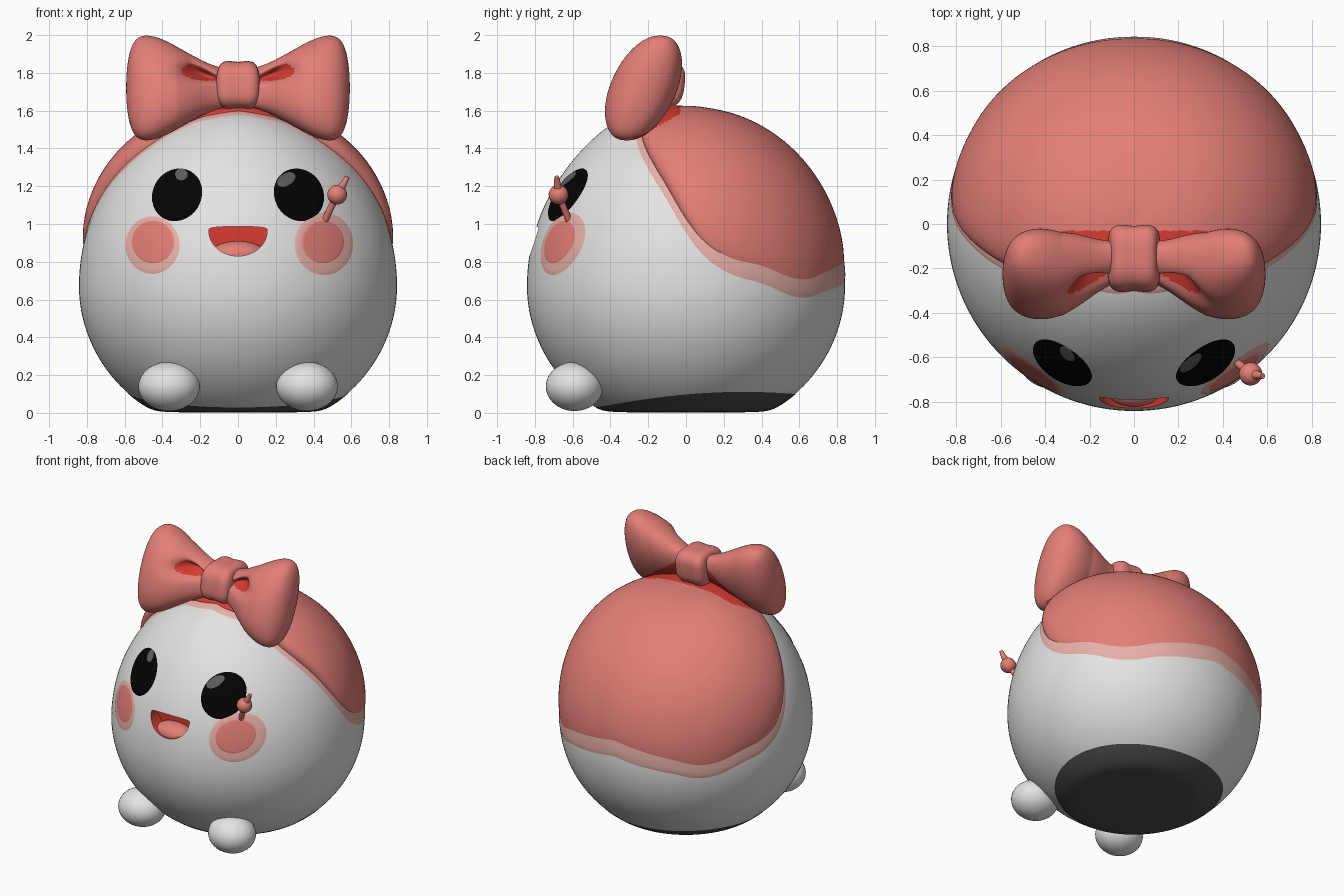
import bpy, bmesh, math
from mathutils import Vector

if "Cube" in bpy.data.objects:
    bpy.data.objects.remove(bpy.data.objects["Cube"])


def material(name, *rgb):
    m = bpy.data.materials.new(name)
    m.use_nodes = True
    m.diffuse_color = (*rgb, 1)
    m.node_tree.nodes["Principled BSDF"].inputs["Base Color"].default_value = (*rgb, 1)
    return m


WHITE = material("soft white", .78, .77, .76)
PINK = material("coral pink", .77, .21, .185)
PALE = material("pale pink", .80, .43, .39)
RED = material("deep red", .68, .045, .032)
DARK = material("charcoal", .07, .07, .07)
BLACK = material("black", .001, .001, .001)
GREY = material("shine grey", .11, .11, .11)

# Widest height, radius, height above it, depth below it before flattening
MID, RAD, TOP, LOW = .67, .842, .935, .79


def smooth(obj, angle=50):
    bpy.ops.object.select_all(action='DESELECT')
    obj.select_set(True)
    bpy.context.view_layer.objects.active = obj
    bpy.ops.object.shade_smooth_by_angle(angle=math.radians(angle))


def grid(name, point, rows, cols, mats, rule=None, shell=False):
    """Loft rows of closed rings; point(u, a) takes u in 0..1 and an angle."""
    bm = bmesh.new()
    rings = [[bm.verts.new(point(i / rows, j * math.tau / cols)) for j in range(cols)]
             for i in range(rows + 1)]
    for p, q in zip(rings, rings[1:]):
        for j in range(cols):
            k = (j + 1) % cols
            bm.faces.new((p[j], p[k], q[k], q[j]))
    bmesh.ops.remove_doubles(bm, verts=bm.verts, dist=.00005)
    bmesh.ops.recalc_face_normals(bm, faces=bm.faces)
    bm.normal_update()
    if shell:
        centre = Vector((0, 0, MID))
        if sum((f.calc_center_median() - centre).dot(f.normal) for f in bm.faces) < 0:
            bmesh.ops.reverse_faces(bm, faces=bm.faces)
    if rule:
        for f in bm.faces:
            f.material_index = rule(f.calc_center_median(), f.normal)
    me = bpy.data.meshes.new(name)
    bm.to_mesh(me)
    bm.free()
    for m in mats:
        me.materials.append(m)
    obj = bpy.data.objects.new(name, me)
    bpy.context.collection.objects.link(obj)
    smooth(obj)
    return obj


def lerp(table, x):
    for (x0, y0), (x1, y1) in zip(table, table[1:]):
        if x <= x1:
            return y0 + (y1 - y0) * max(0, x - x0) / (x1 - x0)
    return table[-1][1]


def soft(table, x, w):
    return sum(lerp(table, x + w * k / 4) for k in range(-4, 5)) / 9


def power(v, e):
    return math.copysign(abs(v) ** e, v)


def flatten(z):
    """Blend heights below the ground into a flat base."""
    return .003 + (z + math.sqrt(z * z + .0009)) / 2


def on_body(t, a, off=0):
    """Body surface at latitude t and azimuth a (0 is the front)."""
    c, s = max(0, math.cos(t)), math.sin(t)
    if t >= 0:
        z = MID + TOP * s
        off += .15 * max(0, math.cos(a)) ** 2 * s ** 8 * c
    else:
        z = flatten(MID + LOW * s)
    r = RAD * c + off * c
    return r * math.sin(a), -r * math.cos(a), z + off * s


# Body with a carved mouth
body = grid("body", lambda u, a: on_body((u - .5) * math.pi, a), 90, 144, [WHITE, RED])


def mouth_shape(u, a):
    s = math.sin(a)
    ring = 1 if .2 < u < .8 else 0
    z = .965 + (.022 * abs(s) ** .5 if s > 0 else .135 * s) * ring
    return .155 * math.cos(a) * ring, -1 if u < .5 else -.71, z


cutter = grid("mouth_cutter", mouth_shape, 3, 48, [WHITE, RED], lambda c, n: 1)
cutter.hide_render = True
cut = body.modifiers.new("mouth", 'BOOLEAN')
cut.operation, cut.solver, cut.object = 'DIFFERENCE', 'EXACT', cutter
bpy.context.view_layer.objects.active = body
bpy.ops.object.modifier_apply(modifier=cut.name)
smooth(body)
bpy.data.objects.remove(cutter)


# Dark oval under the body
def base_point(u, a):
    x, y = .58 * u * math.sin(a), .05 - .53 * u * math.cos(a)
    z = MID - LOW * math.sqrt(1 - (x * x + y * y) / RAD ** 2)
    return x, y, flatten(z) - .003


grid("base_pad", base_point, 32, 96, [DARK], shell=True)

# Hair cap: lower edge height by degrees away from the front
EDGE = [(0, 1.565), (40, 1.545), (54, 1.5), (64, 1.42), (72, 1.34), (82, 1.2), (90, 1.02),
        (97, .89), (107, .805), (119, .77), (131, .69), (141, .68), (149, .72), (180, .8)]


def edge(a):
    d = math.degrees(min(a, math.tau - a))
    return math.asin((soft(EDGE, d, 4) - MID) / TOP)


def cap_point(u, a):
    u = math.sin(u * math.pi / 2)
    t = math.pi / 2 + (edge(a) - math.pi / 2) * u
    puff = .015 + (.012 + .043 * math.sin(a) ** 2) * math.sin(2 * t)
    return on_body(t, a, puff * math.sqrt(max(0, 1 - u ** 10)) - .003 * u)


def under_bow(c, n):
    return int(c.y < -.03 and c.z > 1.6 + .55 * c.y)


def band_point(u, a):
    w = .06 + .04 * (1 - math.cos(a)) / 2
    return on_body(edge(a) + .03 - (w + .03) * u, a, .004 * (1 - u ** 6))


grid("hair_cap", cap_point, 72, 192, [PINK, RED], under_bow, shell=True)
grid("hair_fringe", band_point, 8, 192, [PALE], shell=True)


# Face details: thin plates following the body
def plate(name, x, z, rx, rz, lift, mat, lean=0):
    def point(u, a):
        dz = rz * u * math.sin(a)
        px, pz = x + rx * u * math.cos(a) + lean * dz, z + dz
        r = RAD * math.sqrt(1 - ((pz - MID) / TOP) ** 2)
        return px, -math.sqrt(r * r - px * px) - (lift if u < 1 else 0), pz
    return grid(name, point, 12, 48, [mat], shell=True)


plate("left_cheek_halo", .455, .895, .155, .165, .003, PALE)
plate("right_cheek_halo", -.453, .888, .143, .152, .003, PALE)
for side, word in ((1, "left"), (-1, "right")):
    plate(word + "_cheek", side * .45, .905, .117, .118, .005, PINK)
    plate(word + "_eye", side * .322, 1.158, .133, .143, .0075, BLACK, -side * .1)
plate("left_eye_shine", .255, 1.235, .048, .042, .0098, GREY, .5)
plate("right_eye_shine", -.3, 1.262, .036, .034, .0098, GREY)


# Rounded parts
def ellipsoid(name, loc, size, mat):
    bpy.ops.mesh.primitive_uv_sphere_add(segments=40, ring_count=24, radius=1, location=loc)
    obj = bpy.context.object
    obj.name, obj.scale = name, size
    obj.data.materials.append(mat)
    smooth(obj)


ellipsoid("tongue", (0, -.73, .84), (.145, .092, .07), PINK)
for side, word in ((1, "left"), (-1, "right")):
    ellipsoid(word + "_foot", (side * .365, -.59, .14), (.163, .152, .13), WHITE)


# Bow
def bow_lobe(side, word):
    height = [(0, .10), (.17, .125), (.35, .175), (.6, .25), (.75, .28), (1, .3)]
    depth = [(0, .08), (.15, .10), (.4, .16), (.65, .19), (1, .19)]

    def pocket(x, z):
        along = min(1, max(0, (abs(x) - .1) / .15))
        middle, half = 1.765 + .045 * along, .014 + .032 * along
        return math.exp(-((abs(x) - .2) / .1) ** 2 - ((z - middle) / half) ** 2)

    def point(u, a):
        s = math.sin(u * math.pi / 2)
        h = soft(height, s, .08) * math.sqrt(max(0, 1 - s ** 14))
        d = soft(depth, s, .08) * math.sqrt(max(0, 1 - s ** 7))
        x, dz = side * (.06 + .532 * s), h * math.sin(a)
        y = -.165 - .06 * min(1, 2 * s) + .32 * dz + d * power(math.cos(a), .85)
        if math.cos(a) < 0:
            y += .09 * pocket(x, 1.72 + dz)
        return x, y, 1.72 + dz

    def shade(c, n):
        front = c.y < -.16 and n.y < .1 and pocket(c.x, c.z) > .37
        back = n.y > .2 and c.z < 1.84 - .7 * abs(c.x)
        return int(front or back)

    grid(word + "_bow_lobe", point, 84, 160, [PINK, RED], shade)


bow_lobe(1, "left")
bow_lobe(-1, "right")


def knot_point(u, a):
    t = (u - .5) * math.pi
    r = max(0, math.cos(t)) ** .35
    x = .112 * power(math.sin(t), .5) * (1 + .05 * math.cos(2 * a))
    crease = r * (1 - .05 * math.exp(-(x / .04) ** 2))
    dz = .13 * crease * power(math.sin(a), .65)
    return x, -.155 + .15 * crease * power(math.cos(a), .65) + .12 * dz, 1.735 + dz


grid("bow_knot", knot_point, 40, 64, [PINK])


# Small pin beside the left eye
def rod(name, start, end, r0, r1):
    start, end = Vector(start), Vector(end)
    way = end - start
    bpy.ops.mesh.primitive_cone_add(vertices=20, radius1=r0, radius2=r1, depth=way.length,
                                    location=(start + end) / 2)
    obj = bpy.context.object
    obj.name = name
    obj.rotation_euler = way.to_track_quat('Z', 'Y').to_euler()
    obj.data.materials.append(PINK)
    smooth(obj)


ball = (.525, -.675, 1.155)
ellipsoid("pin_ball", ball, (.052, .052, .052), PINK)
rod("pin_stem", (.46, -.62, 1.02), ball, .018, .018)
rod("pin_tip", ball, (.58, -.685, 1.25), .028, .012)
